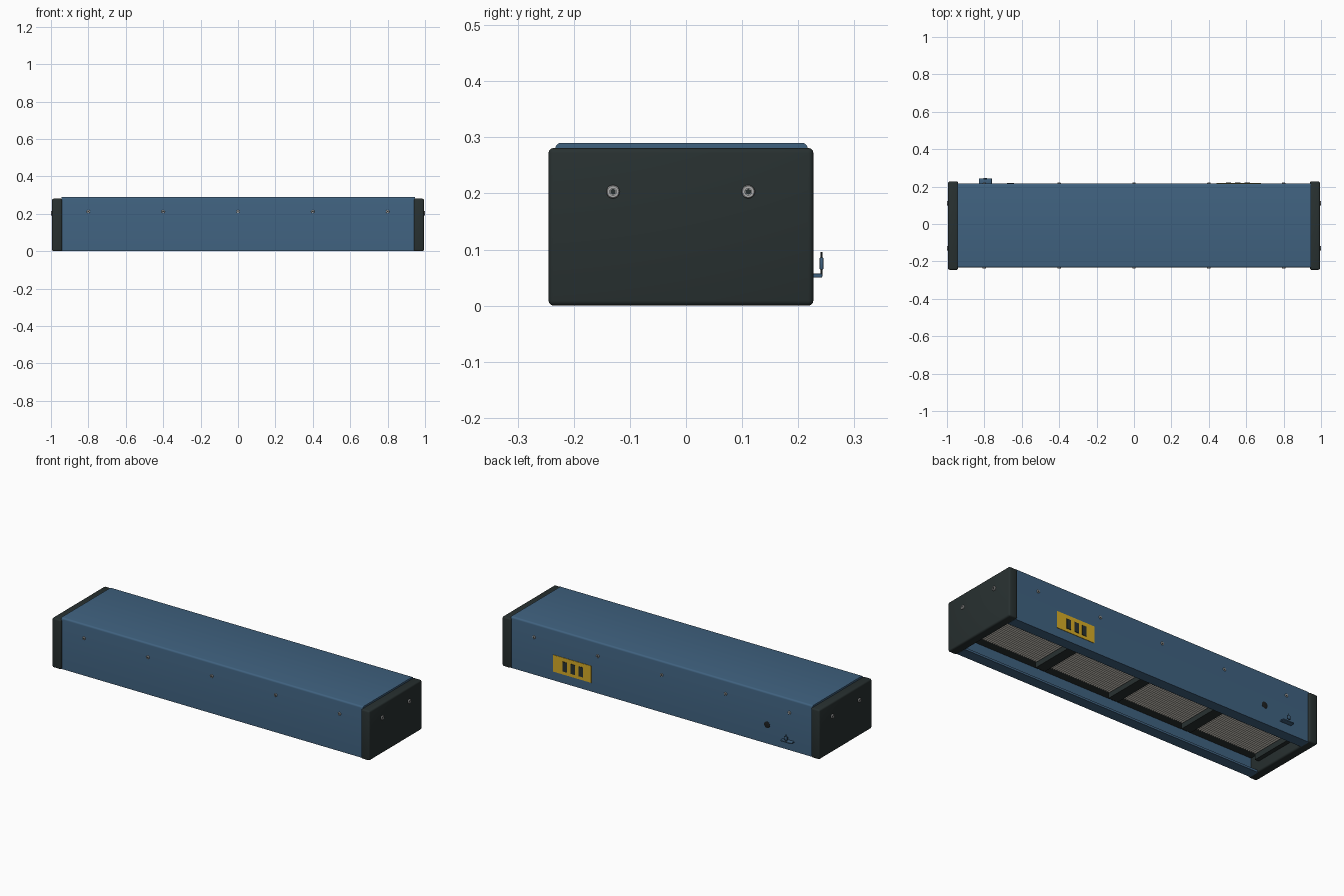
import bpy, bmesh, math
from mathutils import Vector

if "Cube" in bpy.data.objects:
    bpy.data.objects.remove(bpy.data.objects["Cube"])


def mat(name, rgb):
    m = bpy.data.materials.new(name)
    m.diffuse_color = (*rgb, 1)
    m.use_nodes = True
    m.node_tree.nodes["Principled BSDF"].inputs["Base Color"].default_value = m.diffuse_color
    return m


BLUE = mat("steel blue", (0.051, 0.122, 0.215))
DARK = mat("dark charcoal", (0.021, 0.030, 0.030))
YELLOW = mat("mustard", (0.68, 0.41, 0.02))
STEEL = mat("screw grey", (0.42, 0.42, 0.42))
BLACK = mat("slot black", (0.012, 0.014, 0.015))
FIN = mat("warm grey", (0.20, 0.19, 0.17))


def finish(bm, name, material, smooth=False):
    bmesh.ops.recalc_face_normals(bm, faces=bm.faces)
    me = bpy.data.meshes.new(name)
    bm.to_mesh(me)
    bm.free()
    ob = bpy.data.objects.new(name, me)
    bpy.context.collection.objects.link(ob)
    me.materials.append(material)
    if smooth:
        bpy.context.view_layer.objects.active = ob
        ob.select_set(True)
        bpy.ops.object.shade_smooth_by_angle(angle=math.radians(35))
        ob.select_set(False)
    return ob


def box(name, lo, hi, material, bevel=0, segments=3):
    lo, hi = Vector(lo), Vector(hi)
    bm = bmesh.new()
    bmesh.ops.create_cube(bm, size=1)
    for v in bm.verts:
        v.co = (lo + hi) / 2 + Vector(a * b for a, b in zip(v.co, hi - lo))
    if bevel:
        bmesh.ops.bevel(bm, geom=bm.edges[:], offset=bevel, segments=segments,
                        profile=0.5, affect='EDGES')
    return finish(bm, name, material, bevel > 0)


def extrude_x(name, profile, x0, x1, material, smooth=False):
    # sweep a (y, z) profile along x
    bm = bmesh.new()
    a = [bm.verts.new((x0, y, z)) for y, z in profile]
    b = [bm.verts.new((x1, y, z)) for y, z in profile]
    n = len(profile)
    for i in range(n):
        j = (i + 1) % n
        bm.faces.new((a[i], a[j], b[j], b[i]))
    bm.faces.new(a)
    bm.faces.new(b)
    return finish(bm, name, material, smooth)


def lathe(name, profile, pos, direction, material, sides=20):
    # spin a (radius, height) profile about the given direction
    bm = bmesh.new()
    rot = Vector((0, 0, 1)).rotation_difference(Vector(direction)).to_matrix()
    rings = []
    for r, h in profile:
        rings.append([bm.verts.new(Vector(pos) + rot @ Vector((
            r * math.cos(2 * math.pi * k / sides),
            r * math.sin(2 * math.pi * k / sides), h))) for k in range(sides)])
    for p, q in zip(rings, rings[1:]):
        for k in range(sides):
            l = (k + 1) % sides
            bm.faces.new((p[k], p[l], q[l], q[k]))
    bm.faces.new(rings[0])
    bm.faces.new(rings[-1])
    return finish(bm, name, material, True)


def screw(name, pos, direction, r=0.009, h=0.006):
    lathe(name, [(r, 0), (r, h * .7), (r * .85, h), (r * .5, h), (r * .5, h * .5)],
          pos, direction, STEEL)
    p = Vector(pos) + Vector(direction) * h * .3
    lathe(name + "_socket", [(r * .45, 0), (r * .45, h * .3)], p, direction, DARK, 6)


# Housing: channel open at the bottom with inward lips
Y0, Y1, TOP, T, LIP, R = -0.233, 0.217, 0.29, 0.012, 0.06, 0.01
outer = [(Y0, 0)]
for cy, a0 in ((Y0 + R, 180), (Y1 - R, 90)):
    for k in range(5):
        a = math.radians(a0 - 22.5 * k)
        outer.append((cy + R * math.cos(a), TOP - R + R * math.sin(a)))
outer.append((Y1, 0))
inner = [(Y1 - LIP, 0), (Y1 - LIP, T), (Y1 - T, T), (Y1 - T, TOP - T),
         (Y0 + T, TOP - T), (Y0 + T, T), (Y0 + LIP, T), (Y0 + LIP, 0)]
extrude_x("housing", outer + inner, -0.945, 0.945, BLUE, smooth=True)

# End caps with their screws
for s, side in ((-1, "left"), (1, "right")):
    xs = sorted((s * 0.94, s * 0.994))
    box(side + "_end_cap", (xs[0], -0.245, 0), (xs[1], 0.227, 0.281), DARK, 0.009)
    for y in (-0.13, 0.111):
        screw(side + "_cap_screw", (s * 0.993, y, 0.203), (s, 0, 0), 0.012, 0.007)

# Screws along the front and back
for x in (-0.8, -0.4, 0, 0.4, 0.8):
    screw("front_screw", (x, Y0, 0.212), (0, -1, 0))
    screw("back_screw", (x, Y1, 0.212), (0, 1, 0), h=0.004)

# Pleated panels held between cross bars under an inner tray
box("inner_tray", (-0.94, Y0 + T, 0.1), (0.94, Y1 - T, 0.11), DARK)
for c in (-0.705, -0.235, 0.235, 0.705):
    bm = bmesh.new()
    n, w = 60, 0.41
    rows = []
    for i in range(n + 1):
        x = c - w / 2 + w * i / n
        z = 0.078 if i % 2 else 0.086
        rows.append([bm.verts.new(p) for p in
                     ((x, -0.15, 0.1), (x, -0.15, z), (x, 0.14, z), (x, 0.14, 0.1))])
    for p, q in zip(rows, rows[1:]):
        for k in range(3):
            bm.faces.new((p[k], p[k + 1], q[k + 1], q[k]))
    finish(bm, "pleated_panel", FIN)
for x in (-0.47, 0, 0.47):
    box("cross_bar", (x - 0.03, -0.16, 0.055), (x + 0.03, 0.16, 0.1), DARK)
for s in (-1, 1):
    box("end_bar", (s * 0.925 - 0.012, -0.16, 0.055), (s * 0.925 + 0.012, 0.16, 0.1), DARK)

# Control plate with three slots on the back
box("control_plate", (0.44, Y1 - 0.002, 0.05), (0.68, Y1 + 0.0025, 0.145), YELLOW)
for x in (0.505, 0.555, 0.605):
    box("switch_slot", (x - 0.014, Y1, 0.068), (x + 0.014, Y1 + 0.005, 0.123), DARK)

# Cable socket and cord hook on the back
lathe("cable_socket", [(0.018, 0), (0.018, 0.002), (0.014, 0.003)],
      (-0.66, Y1 - 0.001, 0.106), (0, 1, 0), BLACK)
box("hook_tab", (-0.83, Y1 - 0.002, 0.05), (-0.76, 0.243, 0.057), BLUE, 0.002, 2)
box("hook_block", (-0.805, 0.238, 0.064), (-0.785, 0.245, 0.086), BLUE, 0.002, 2)
lathe("hook_pin", [(0.002, 0), (0.002, 0.042)], (-0.795, 0.2415, 0.054), (0, 0, 1), DARK, 8)
